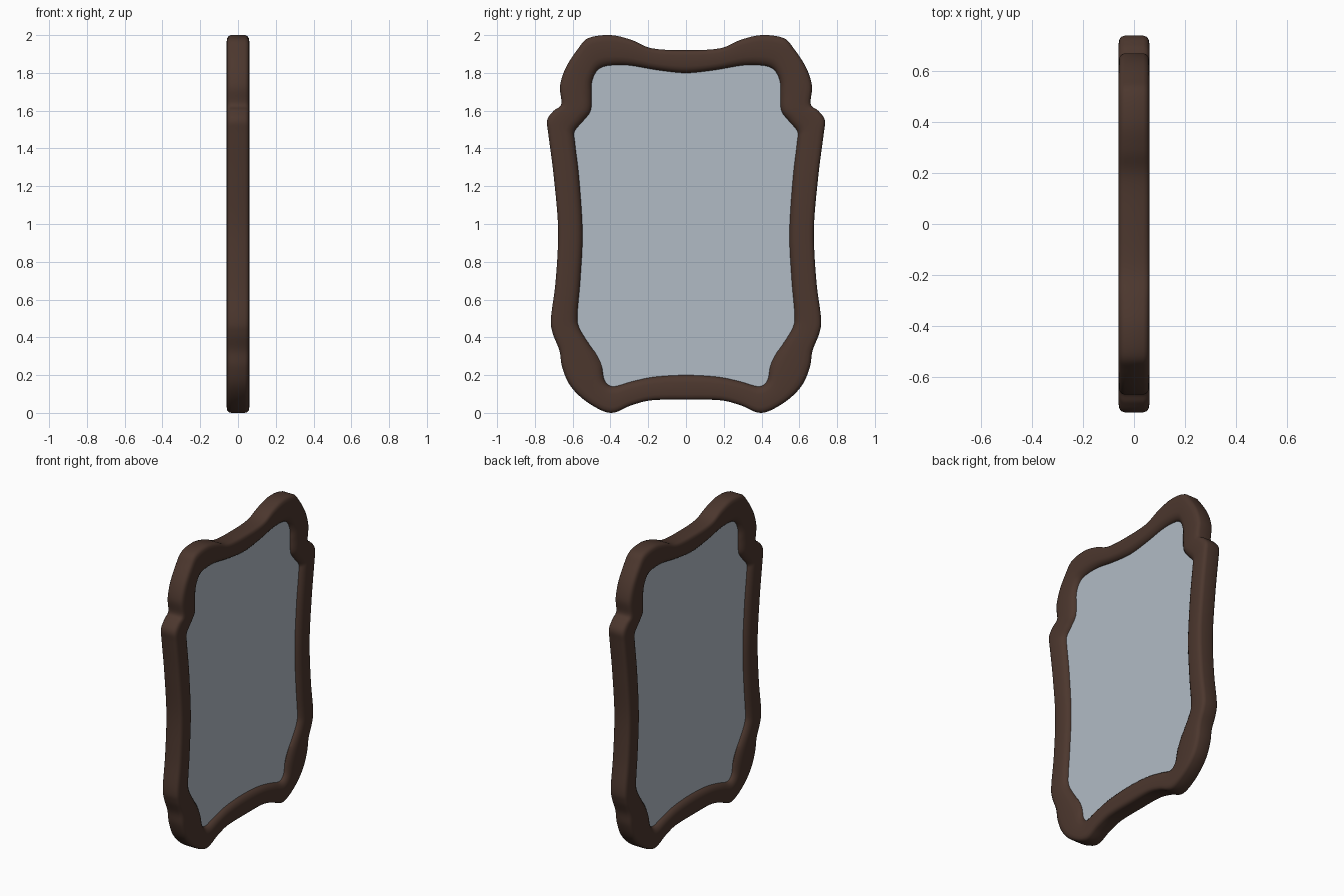
import bpy, bmesh, math

if "Cube" in bpy.data.objects:
    bpy.data.objects.remove(bpy.data.objects["Cube"])

# Half outline, top centre to bottom centre: (outer y, outer z, inner y, inner z)
HALF = [
    (0.00, 1.92, 0.00, 1.80), (0.18, 1.93, 0.15, 1.815), (0.29, 1.975, 0.30, 1.84),
    (0.40, 2.00, 0.40, 1.84), (0.515, 1.985, 0.455, 1.825), (0.57, 1.93, 0.485, 1.79),
    (0.635, 1.83, 0.50, 1.74), (0.667, 1.73, 0.50, 1.68), (0.66, 1.635, 0.505, 1.60),
    (0.70, 1.60, 0.545, 1.545), (0.735, 1.55, 0.59, 1.49), (0.728, 1.47, 0.588, 1.43),
    (0.70, 1.25, 0.565, 1.23), (0.677, 0.97, 0.548, 0.95), (0.69, 0.70, 0.56, 0.70),
    (0.715, 0.50, 0.575, 0.52), (0.705, 0.42, 0.565, 0.45), (0.67, 0.33, 0.51, 0.36),
    (0.655, 0.24, 0.475, 0.31), (0.61, 0.14, 0.447, 0.25), (0.52, 0.055, 0.43, 0.17),
    (0.40, 0.00, 0.385, 0.14), (0.29, 0.04, 0.29, 0.165), (0.18, 0.067, 0.17, 0.19),
    (0.00, 0.07, 0.00, 0.20),
]
FULL = HALF + [(-a, b, -c, d) for a, b, c, d in reversed(HALF[1:-1])]


def smooth_loop(pts, steps=6):
    """Closed Catmull-Rom curve through the points."""
    n, out = len(pts), []
    for i in range(n):
        p = [pts[(i + k) % n] for k in (-1, 0, 1, 2)]
        for s in range(steps):
            t = s / steps
            out.append(tuple(0.5 * (2 * b + (c - a) * t + (2 * a - 5 * b + 4 * c - d) * t * t
                                    + (3 * b - a - 3 * c + d) * t ** 3)
                             for a, b, c, d in zip(*p)))
    return out


def material(name, rgb):
    m = bpy.data.materials.new(name)
    m.diffuse_color = (*rgb, 1)
    m.use_nodes = True
    m.node_tree.nodes["Principled BSDF"].inputs["Base Color"].default_value = m.diffuse_color
    return m


def finish(name, bm, mat):
    bmesh.ops.recalc_face_normals(bm, faces=bm.faces)
    me = bpy.data.meshes.new(name)
    bm.to_mesh(me)
    bm.free()
    ob = bpy.data.objects.new(name, me)
    bpy.context.collection.objects.link(ob)
    me.materials.append(mat)
    bpy.ops.object.select_all(action='DESELECT')
    ob.select_set(True)
    bpy.context.view_layer.objects.active = ob
    bpy.ops.object.shade_smooth_by_angle(angle=math.radians(40))
    return ob


path = smooth_loop(FULL)
N = len(path)


def ring(bm, t, x):
    """Loop of vertices a fraction t of the way from outer to inner edge."""
    return [bm.verts.new((x, a + (c - a) * t, b + (d - b) * t)) for a, b, c, d in path]


# Frame: rounded moulding swept around the outline
side = [(0, 0.036), (0.03, 0.049), (0.10, 0.057), (0.22, 0.06), (0.70, 0.06),
        (0.83, 0.055), (0.93, 0.046), (1.0, 0.032)]
section = side + [(t, -x) for t, x in reversed(side)]
bm = bmesh.new()
rings = [ring(bm, t, x) for t, x in section]
for r, q in zip(rings, rings[1:] + rings[:1]):
    for i in range(N):
        j = (i + 1) % N
        bm.faces.new((r[i], r[j], q[j], q[i]))
finish("frame", bm, material("dark brown wood", (0.072, 0.038, 0.027)))

# Mirror pane: thin plate filling the frame, visible on both sides
bm = bmesh.new()
front, back = ring(bm, 0.97, 0.03), ring(bm, 0.97, -0.03)
bm.faces.new(front)
bm.faces.new(back)
for i in range(N):
    j = (i + 1) % N
    bm.faces.new((front[i], front[j], back[j], back[i]))
bmesh.ops.triangulate(bm, faces=[f for f in bm.faces if len(f.verts) > 4])
finish("mirror_pane", bm, material("silver blue glass", (0.44, 0.50, 0.56)))
